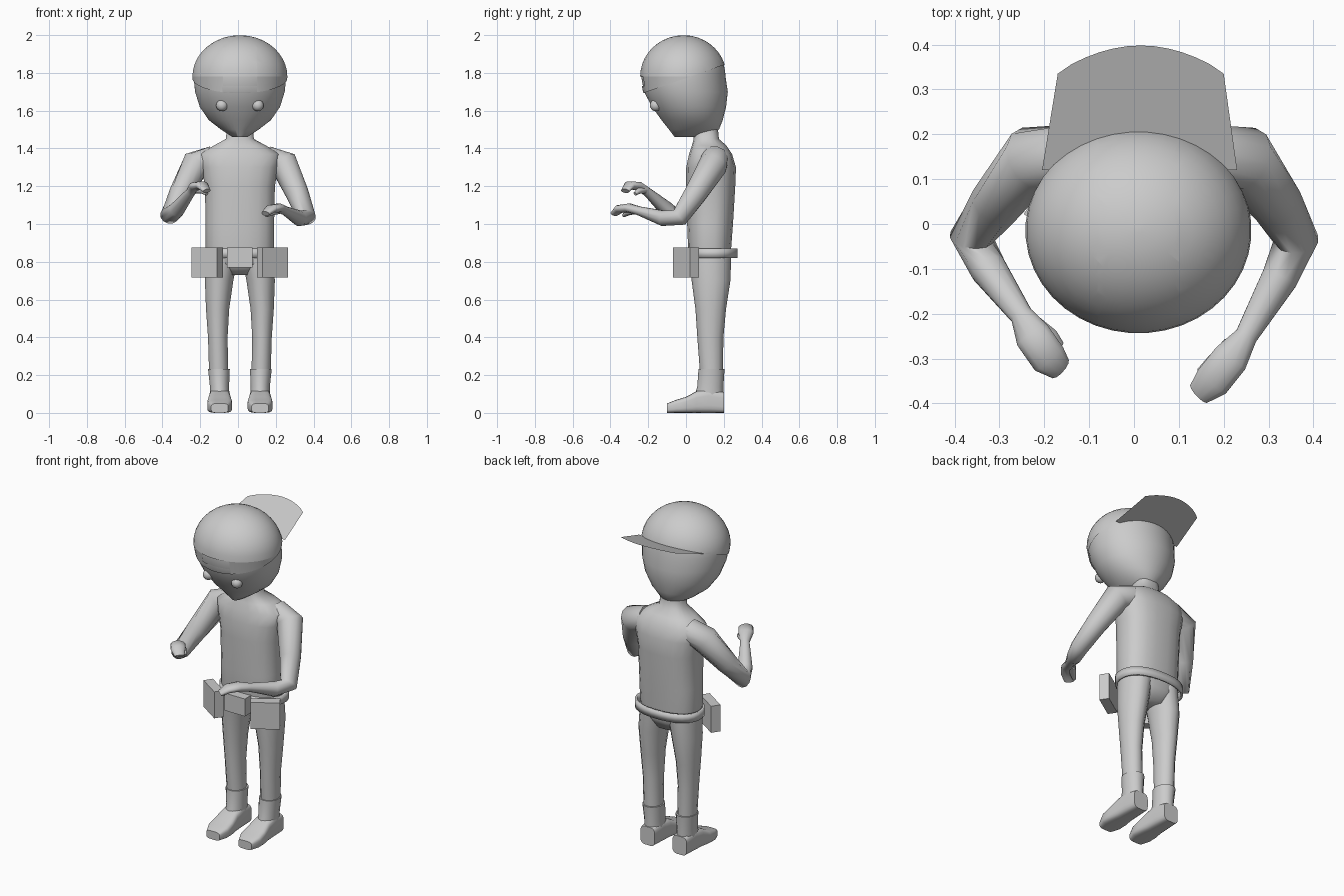
import bpy, bmesh, math
from mathutils import Vector, Matrix

cube = bpy.data.objects.get("Cube")
if cube:
    bpy.data.objects.remove(cube)

grey = bpy.data.materials.new("plain grey")
grey.use_nodes = True
colour = (0.6, 0.6, 0.6, 1)
grey.diffuse_color = colour
grey.node_tree.nodes["Principled BSDF"].inputs["Base Color"].default_value = colour

MID = 0.01  # the body's centre line
X, Y, Z = Vector((1, 0, 0)), Vector((0, 1, 0)), Vector((0, 0, 1))


def finish(name, bm, angle=50):
    bmesh.ops.recalc_face_normals(bm, faces=bm.faces[:])
    mesh = bpy.data.meshes.new(name)
    bm.to_mesh(mesh)
    bm.free()
    mesh.materials.append(grey)
    obj = bpy.data.objects.new(name, mesh)
    bpy.context.collection.objects.link(obj)
    bpy.ops.object.select_all(action='DESELECT')
    obj.select_set(True)
    bpy.context.view_layer.objects.active = obj
    if angle:
        bpy.ops.object.shade_smooth_by_angle(angle=math.radians(angle))
    return obj


def loft(sections, sides=16, power=2, caps=True):
    """Join superellipse sections: (centre, u axis, v axis, u radius, v radius)."""
    bm = bmesh.new()
    rings = []
    for c, u, v, ru, rv in sections:
        ring = []
        for i in range(sides):
            a = math.tau * (i + 0.5) / sides
            ca, sa = math.cos(a), math.sin(a)
            pu = math.copysign(abs(ca) ** (2 / power), ca)
            pv = math.copysign(abs(sa) ** (2 / power), sa)
            ring.append(bm.verts.new(Vector(c) + u * ru * pu + v * rv * pv))
        rings.append(ring)
    for a, b in zip(rings, rings[1:]):
        for i in range(sides):
            j = (i + 1) % sides
            bm.faces.new((a[i], a[j], b[j], b[i]))
    if caps:
        bm.faces.new(rings[0])
        bm.faces.new(rings[-1])
    return bm


def upright(rows):
    """Rows of z, centre x, half width, front y, back y."""
    return [((cx, (f + b) / 2, z), X, Y, rx, (b - f) / 2) for z, cx, rx, f, b in rows]


def sweep(path):
    """Sections across a path of (point, half width, half height)."""
    pts = [Vector(p[0]) for p in path]
    out = []
    for i, (p, w, h) in enumerate(path):
        t = (pts[min(i + 1, len(pts) - 1)] - pts[max(i - 1, 0)]).normalized()
        side = t.cross(Z).normalized()
        out.append((p, side, side.cross(t), w, h))
    return out


# Head: tapered jaw below, dome above
jaw = [(1.46, .04, -.06, .12), (1.50, .10, -.09, .175), (1.55, .165, -.13, .195),
       (1.62, .213, -.18, .213), (1.70, .238, -.223, .222)]
skull = [(z, MID, r, f, b) for z, r, f, b in jaw]
for i in range(11):
    a = math.radians(i * 8.8)
    k = math.cos(a)
    skull.append((1.78 + .214 * math.sin(a), MID, .246 * k, -.012 - .226 * k, -.012 + .222 * k))
finish("head", loft(upright(skull), 40))

# Cap: shell over the skull, trimmed on a slope, with a front opening
RIM, SLOPE = 1.772, 0.35
bm = loft(upright(skull), 40)
bmesh.ops.scale(bm, vec=(1.025,) * 3, verts=bm.verts[:],
                space=Matrix.Translation((-MID, .012, -1.78)))


def slice_cap(point, normal, below=False):
    geom = bm.verts[:] + bm.edges[:] + bm.faces[:]
    bmesh.ops.bisect_plane(bm, geom=geom, plane_co=point, plane_no=normal, clear_inner=below)


slice_cap((0, 0, RIM), (0, -SLOPE, 1), True)
for x in (-.08, .10):
    slice_cap((x, 0, 0), X)
for z in (1.73, 1.78):
    slice_cap((0, 0, z), Z)
hole = []
for f in bm.faces:
    c = f.calc_center_median()
    if -.08 < c.x < .10 and 1.73 < c.z < 1.78 and c.y < -.1:
        hole.append(f)
bmesh.ops.delete(bm, geom=hole, context='FACES')
finish("cap", bm)

# Cap bill: thin flat sheet at the back
outline = [(.23, .12), (.2, .335)]
for i in range(1, 12):
    t = i / 12
    outline.append((.2 - .37 * t, .335 + .063 * math.sin(math.pi * t) ** .8))
outline += [(-.17, .335), (-.205, .12)]
bm = bmesh.new()
bm.faces.new([bm.verts.new((x, y, RIM + SLOPE * y)) for x, y in outline])
finish("cap_bill", bm, 0)

# Torso and neck
finish("torso", loft(upright([
    (.73, MID, .08, .07, .20), (.79, MID, .165, .02, .235), (.87, MID, .183, .01, .24),
    (1.0, MID, .183, .005, .25), (1.2, MID, .187, 0, .262), (1.3, MID, .205, 0, .266),
    (1.37, MID, .215, .015, .245), (1.415, MID, .14, .03, .215),
    (1.45, MID, .075, .04, .175), (1.5, MID, .07, .04, .17)]), 20, 2.5), 60)

# Belt
belt = finish("belt", loft(upright([(.82, MID, .2, .012, .268),
                                    (.87, MID, .2, .012, .268)]), 28, 2.3, False))
wall = belt.modifiers.new("thickness", 'SOLIDIFY')
wall.thickness = .012
wall.offset = 0


def box(name, centre, size, turn=0):
    bm = bmesh.new()
    place = Matrix.Translation(centre) @ Matrix.Rotation(turn, 4, 'Z')
    bmesh.ops.create_cube(bm, size=1, matrix=place @ Matrix.Diagonal((*size, 1)))
    return finish(name, bm, 0)


box("middle_pouch", (MID, -.015, .822), (.135, .06, .105))

for side, s in (("left", 1), ("right", -1)):
    # Side pouch
    box(side + "_pouch", (MID + s * .173, 0, .796), (.162, .055, .16), s * .59)

    # Eye
    bm = bmesh.new()
    bmesh.ops.create_uvsphere(bm, u_segments=16, v_segments=10, radius=.031,
                              matrix=Matrix.Translation((MID + s * .095, -.16, 1.628)))
    finish(side + "_eye", bm)

    # Trouser leg
    leg = [(.85, .09, .088, .015, .24), (.70, .11, .077, .03, .235), (.55, .118, .063, .05, .212),
           (.4, .117, .053, .06, .198), (.2, .112, .052, .075, .195)]
    finish(side + "_leg", loft(upright([(z, MID + s * x, *r) for z, x, *r in leg]), 14))

    # Boot: shaft and foot
    shaft = [(.232, .111, .059, .066, .204), (.14, .108, .052, .06, .198), (.04, .106, .054, .03, .2)]
    finish(side + "_boot_shaft", loft(upright([(z, MID + s * x, *r) for z, x, *r in shaft]), 14))
    foot = [(.2, .048, .11), (.12, .055, .13), (.055, .058, .115), (0, .066, .085),
            (-.05, .066, .07), (-.1, .045, .05)]
    finish(side + "_foot", loft([((MID + s * .107, y, h / 2), X, Z, w, h / 2)
                                 for y, w, h in foot], 20, 4), 55)

# Arms: shoulder to fingertips, then the thumb
arms = {
    "left": [((.15, .15, 1.345), .075, .07), ((.245, .145, 1.315), .075, .078),
             ((.315, .05, 1.16), .06, .062), ((.362, -.035, 1.035), .05, .05),
             ((.325, -.12, 1.03), .042, .042), ((.25, -.25, 1.07), .026, .024),
             ((.215, -.30, 1.085), .042, .024), ((.175, -.35, 1.08), .042, .022),
             ((.145, -.378, 1.055), .028, .015)],
    "right": [((-.13, .15, 1.345), .075, .07), ((-.225, .145, 1.315), .075, .078),
              ((-.305, .05, 1.16), .06, .062), ((-.362, -.03, 1.045), .05, .05),
              ((-.325, -.1, 1.075), .042, .042), ((-.25, -.205, 1.17), .026, .024),
              ((-.225, -.25, 1.2), .042, .024), ((-.19, -.3, 1.205), .042, .022),
              ((-.165, -.322, 1.175), .028, .015)],
}
thumbs = {
    "left": [((.215, -.27, 1.07), .02, .018), ((.175, -.31, 1.06), .018, .016),
             ((.148, -.33, 1.045), .01, .01)],
    "right": [((-.225, -.22, 1.18), .02, .018), ((-.185, -.25, 1.175), .018, .016),
              ((-.165, -.27, 1.16), .01, .01)],
}
for side in arms:
    finish(side + "_arm", loft(sweep(arms[side]), 12), 70)
    finish(side + "_thumb", loft(sweep(thumbs[side]), 8), 70)
